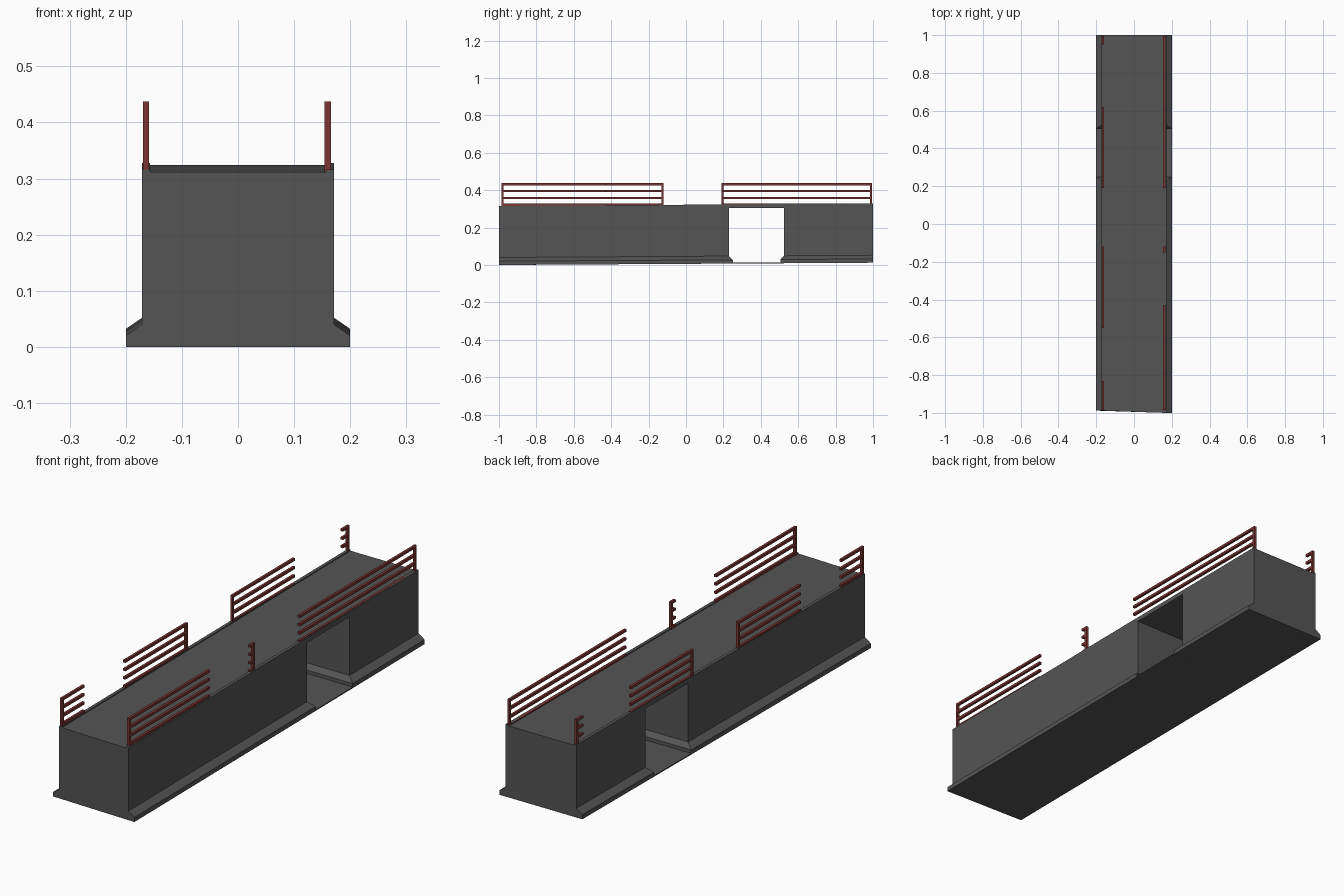
import bpy
import bmesh

cube = bpy.data.objects.get("Cube")
if cube:
    bpy.data.objects.remove(cube, do_unlink=True)


def material(name, rgb):
    mat = bpy.data.materials.new(name)
    mat.use_nodes = True
    mat.diffuse_color = (*rgb, 1)
    mat.node_tree.nodes["Principled BSDF"].inputs["Base Color"].default_value = (*rgb, 1)
    return mat


GREY = material("concrete grey", (0.09, 0.09, 0.09))
RED = material("railing red", (0.2, 0.035, 0.035))


def finish(bm, name, mat):
    bmesh.ops.recalc_face_normals(bm, faces=bm.faces[:])
    mesh = bpy.data.meshes.new(name)
    bm.to_mesh(mesh)
    bm.free()
    mesh.materials.append(mat)
    obj = bpy.data.objects.new(name, mesh)
    bpy.context.collection.objects.link(obj)
    return obj


def add_box(bm, x0, x1, y0, y1, z0, z1):
    box = bmesh.ops.create_cube(bm, size=1)["verts"]
    for v in box:
        v.co = ((x0 + x1) / 2 + v.co.x * (x1 - x0),
                (y0 + y1) / 2 + v.co.y * (y1 - y0),
                (z0 + z1) / 2 + v.co.z * (z1 - z0))


def tilt(bm):
    # the platform rises gently to the back, its front end is slightly skewed
    for v in bm.verts:
        v.co.z += 0.006 * (v.co.y + 1)
        if v.co.y < -0.97 and v.co.x < 0:
            v.co.y += 0.012


def add_block(bm, y0, y1, flare0, flare1):
    """Stacked rings: splayed foot below, straight walls above."""
    rings = []
    for z, half, spread in ((0, 0.2, 1), (0.02, 0.2, 1), (0.04, 0.171, 0), (DECK, 0.171, 0)):
        a, b = y0 - flare0 * spread, y1 + flare1 * spread
        rings.append([bm.verts.new((x, y, z)) for x, y in
                      ((-half, a), (half, a), (half, b), (-half, b))])
    for low, high in zip(rings, rings[1:]):
        for i in range(4):
            j = (i + 1) % 4
            bm.faces.new((low[i], low[j], high[j], high[i]))
    bm.faces.new(rings[0])
    bm.faces.new(rings[-1])


DECK = 0.312
GAP0, GAP1 = 0.23, 0.525

# Two solid blocks either side of the passage
for name, args in (("front_block", (-1, GAP0, 0, 0.02)),
                   ("back_block", (GAP1, 1, 0.02, 0))):
    bm = bmesh.new()
    add_block(bm, *args)
    tilt(bm)
    finish(bm, name, GREY)

# Floor and roof of the passage
bm = bmesh.new()
add_box(bm, -0.2, 0.2, GAP0, GAP1, 0, 0.005)
tilt(bm)
finish(bm, "passage_floor", GREY)
bm = bmesh.new()
add_box(bm, -0.171, 0.171, GAP0, GAP1, 0.296, DECK)
tilt(bm)
finish(bm, "passage_roof", GREY)

# Low kerbs along the deck edges
for name, x0, x1 in (("right_kerb", -0.171, -0.157), ("left_kerb", 0.157, 0.171)):
    bm = bmesh.new()
    add_box(bm, x0, x1, -1, 1, DECK - 0.005, DECK + 0.004)
    tilt(bm)
    finish(bm, name, GREY)

# Railings: side x, rail start, rail end, post position
RAILINGS = {
    "left_front_railing": (0.16, -0.985, -0.43, -0.98),
    "left_middle_railing": (0.16, -0.15, -0.12, -0.125),
    "left_back_railing": (0.16, 0.19, 0.995, 0.99),
    "right_front_railing": (-0.164, -0.985, -0.83, -0.98),
    "right_middle_railing": (-0.164, -0.55, -0.12, -0.125),
    "right_passage_railing": (-0.164, 0.19, 0.62, 0.195),
    "right_back_railing": (-0.164, 0.95, 0.995, 0.99),
}
R = 0.0055
for name, (x, y0, y1, post) in RAILINGS.items():
    bm = bmesh.new()
    for i in range(4):
        z = 0.322 + 0.0365 * i
        add_box(bm, x - R, x + R, y0, y1, z - R, z + R)
    add_box(bm, x - R, x + R, post - R, post + R, DECK, 0.437)
    finish(bm, name, RED)
